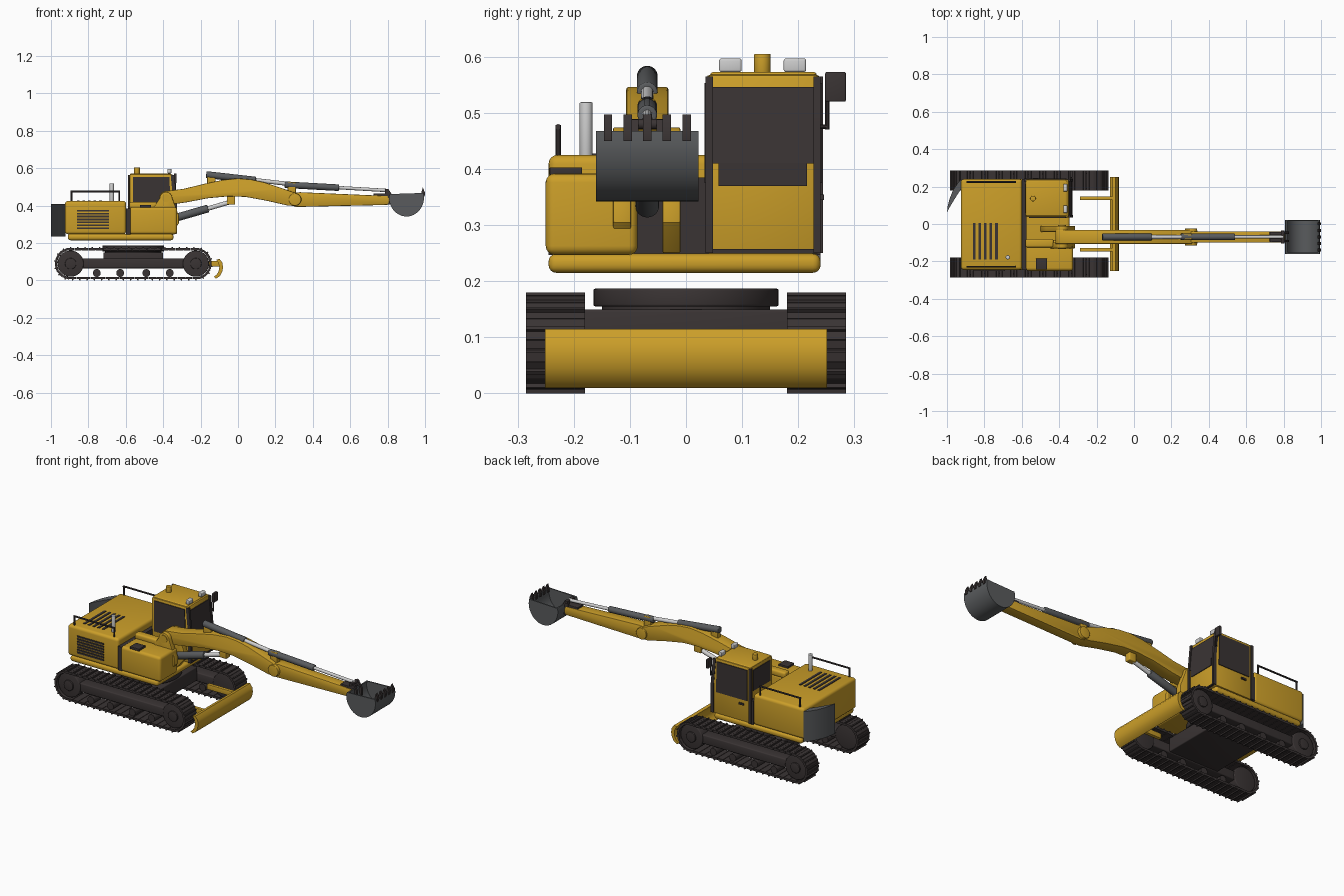
import bpy, bmesh, math
from mathutils import Vector, Matrix


def material(name, rgb):
    m = bpy.data.materials.new(name)
    m.diffuse_color = (*rgb, 1)
    return m


YELLOW = material("yellow paint", (0.60, 0.345, 0.022))
BLACK = material("dark rubber and glass", (0.042, 0.034, 0.034))
GREY = material("bucket grey", (0.10, 0.105, 0.11))
LIGHT = material("light metal", (0.62, 0.62, 0.62))


def finish(name, bm, mat, bevel=0, segs=3):
    bmesh.ops.recalc_face_normals(bm, faces=bm.faces)
    if bevel:
        hard = [e for e in bm.edges if e.calc_face_angle(0) > 0.7]
        bmesh.ops.bevel(bm, geom=hard, offset=bevel, segments=segs, profile=0.5, affect='EDGES')
    for f in bm.faces:
        f.smooth = True
    for e in bm.edges:
        e.smooth = e.calc_face_angle(0) < 0.6
    me = bpy.data.meshes.new(name)
    bm.to_mesh(me)
    bm.free()
    me.materials.append(mat)
    ob = bpy.data.objects.new(name, me)
    bpy.context.collection.objects.link(ob)
    return ob


def prisms(name, profiles, y0, y1, mat, bevel=0, segs=2):
    """Extrude x-z outlines along y."""
    bm = bmesh.new()
    for pts in profiles:
        f = bm.faces.new([bm.verts.new((x, y0, z)) for x, z in pts])
        new = bmesh.ops.extrude_face_region(bm, geom=[f])["geom"]
        bmesh.ops.translate(bm, vec=(0, y1 - y0, 0),
                            verts=[v for v in new if isinstance(v, bmesh.types.BMVert)])
    return finish(name, bm, mat, bevel, segs)


def box(name, x0, x1, y0, y1, z0, z1, mat, bevel=0, segs=3):
    return prisms(name, [[(x0, z0), (x1, z0), (x1, z1), (x0, z1)]], y0, y1, mat, bevel, segs)


def rods(name, pairs, r, mat, n=20, bevel=0):
    """Cylinders between pairs of points, as one object."""
    bm = bmesh.new()
    for a, b in pairs:
        a, b = Vector(a), Vector(b)
        d = b - a
        rot = d.to_track_quat('Z', 'Y').to_matrix().to_4x4()
        bmesh.ops.create_cone(bm, cap_ends=True, segments=n, radius1=r, radius2=r, depth=d.length,
                              matrix=Matrix.Translation((a + b) / 2) @ rot)
    return finish(name, bm, mat, bevel)


def arc(cx, cz, rx, rz, a0, a1, n):
    return [(cx + rx * math.cos(math.radians(a0 + (a1 - a0) * i / n)),
             cz + rz * math.sin(math.radians(a0 + (a1 - a0) * i / n))) for i in range(n + 1)]


# --- tracks: shoes with grousers laid along a stadium path
XA, XB, ZC, R = -0.895, -0.225, 0.09, 0.083
STRAIGHT, BEND = XB - XA, math.pi * R


def track_point(s):
    if s < STRAIGHT:
        return XA + s, ZC + R, 0
    s -= STRAIGHT
    if s < BEND:
        a = s / R
        return XB + R * math.sin(a), ZC + R * math.cos(a), -a
    s -= BEND
    if s < STRAIGHT:
        return XB - s, ZC - R, math.pi
    a = (s - STRAIGHT) / R
    return XA - R * math.sin(a), ZC - R * math.cos(a), math.pi - a


N = 48
SHOE = [(-.018, -.012), (.018, -.012), (.019, 0), (.004, 0), (.003, .007), (-.003, .007), (-.004, 0), (-.019, 0)]
shoes = []
for i in range(N):
    x, z, a = track_point(i * 2 * (STRAIGHT + BEND) / N)
    c, s = math.cos(a), math.sin(a)
    shoes.append([(x + u * c - v * s, z + u * s + v * c) for u, v in SHOE])

for side, sg in (("right", -1), ("left", 1)):
    prisms(side + "_track_shoes", shoes, sg * 0.18, sg * 0.285, BLACK)
    box(side + "_track_frame", -0.86, -0.25, sg * 0.195, sg * 0.265, 0.065, 0.117, BLACK, 0.006)
    rods(side + "_end_wheels", [((x, sg * 0.19, ZC), (x, sg * 0.272, ZC)) for x in (XA, XB)], 0.07, BLACK, 28, 0.005)
    rods(side + "_wheel_hubs", [((x, sg * 0.26, ZC), (x, sg * 0.28, ZC)) for x in (XA, XB)], 0.03, BLACK, 20, 0.003)
    rods(side + "_rollers", [((x, sg * 0.195, 0.04), (x, sg * 0.272, 0.04))
                             for x in (-0.755, -0.63, -0.49, -0.365)], 0.021, BLACK)
    # blade arm
    box(side + "_blade_arm", -0.29, -0.10, sg * 0.138 - 0.01, sg * 0.138 + 0.01, 0.075, 0.105, YELLOW, 0.003)

# --- undercarriage centre and turntable
box("centre_frame", -0.72, -0.40, -0.2, 0.2, 0.07, 0.15, BLACK, 0.005)
rods("slewing_neck", [((-0.56, 0, 0.12), (-0.56, 0, 0.158))], 0.15, BLACK, 40)
rods("slewing_ring", [((-0.56, 0, 0.155), (-0.56, 0, 0.187))], 0.165, BLACK, 48, 0.004)

# --- dozer blade
outer = [(-0.118, 0.01), (-0.098, 0.022), (-0.085, 0.045), (-0.08, 0.07), (-0.084, 0.095), (-0.098, 0.115)]
inner = [(-0.116, 0.112), (-0.104, 0.092), (-0.1, 0.07), (-0.104, 0.048), (-0.114, 0.032), (-0.128, 0.02)]
prisms("dozer_blade", [outer + inner], -0.251, 0.251, YELLOW)

# --- upper body
box("base_deck", -0.91, -0.345, -0.245, 0.24, 0.215, 0.249, YELLOW, 0.014, 4)
box("engine_housing", -0.925, -0.598, -0.245, 0.24, 0.247, 0.425, YELLOW, 0.016, 4)
box("tool_box", -0.58, -0.325, -0.25, -0.086, 0.247, 0.392, YELLOW, 0.016, 4)
box("tool_box_step", -0.525, -0.465, -0.243, -0.185, 0.389, 0.403, BLACK, 0.002)
box("hose_cover", -0.58, -0.43, -0.125, -0.08, 0.385, 0.42, YELLOW, 0.01)
box("centre_bulkhead", -0.6, -0.575, -0.245, 0.24, 0.247, 0.385, BLACK)
bars = [-0.855 + 0.03 * i for i in range(5)]
for i, x in enumerate(bars):
    box("top_louver_%d" % (i + 1), x - 0.007, x + 0.007, -0.19, 0.005, 0.42, 0.428, BLACK)
for i in range(7):
    z = 0.28 + 0.0155 * i
    box("side_louver_%d" % (i + 1), -0.86, -0.69, -0.25, -0.24, z - 0.0045, z + 0.0045, BLACK)
for side, y in (("right", -0.228), ("left", 0.225)):
    rods(side + "_handrail", [((-0.895, y, 0.475), (-0.63, y, 0.475))]
         + [((x, y, 0.415), (x, y, 0.478)) for x in (-0.89, -0.635)], 0.005, BLACK, 10)
rods("exhaust_pipe", [((-0.675, -0.178, 0.42), (-0.675, -0.178, 0.519))], 0.0115, LIGHT, 20, 0.002)

# --- curved rear door standing open
prisms_top = [(-0.922, 0.24), (-0.945, 0.215), (-0.968, 0.18), (-0.986, 0.135), (-0.996, 0.095), (-1.0, 0.06),
              (-0.985, 0.09), (-0.955, 0.14), (-0.922, 0.19)]
bm = bmesh.new()
f = bm.faces.new([bm.verts.new((x, y, 0.235)) for x, y in prisms_top])
g = bmesh.ops.extrude_face_region(bm, geom=[f])["geom"]
bmesh.ops.translate(bm, vec=(0, 0, 0.175), verts=[v for v in g if isinstance(v, bmesh.types.BMVert)])
finish("rear_counterweight_panel", bm, GREY)

# --- cab
prisms("cab_body", [[(-0.58, .249), (-0.335, .249), (-0.335, .41), (-0.35, .568), (-0.58, .568)]],
       0.037, 0.238, YELLOW, 0.006)
box("cab_roof", -0.577, -0.36, 0.043, 0.233, 0.56, 0.573, YELLOW, 0.006)
side_glass = [(-0.562, 0.375), (-0.362, 0.375), (-0.366, 0.553), (-0.562, 0.553)]
prisms("right_cab_window", [side_glass], 0.033, 0.039, BLACK)
prisms("left_cab_window", [side_glass], 0.236, 0.242, BLACK)
box("rear_cab_window", -0.584, -0.578, 0.06, 0.215, 0.43, 0.55, BLACK)
post = [(-0.345, .25), (-0.326, .25), (-0.326, .41), (-0.34, .565), (-0.36, .565), (-0.345, .41)]
for side, y in (("right", 0.035), ("left", 0.227)):
    prisms(side + "_front_post", [post], y, y + 0.013, BLACK)
box("left_rear_post", -0.588, -0.572, 0.228, 0.244, 0.25, 0.565, BLACK)
box("left_door_handle", -0.54, -0.51, 0.238, 0.246, 0.345, 0.355, BLACK)
prisms("windshield", [[(-0.34, .41), (-0.331, .41), (-0.344, .546), (-0.355, .546)]], 0.047, 0.228, BLACK)
box("lower_windshield", -0.34, -0.331, 0.058, 0.216, 0.37, 0.411, BLACK)
box("cab_sill", -0.345, -0.329, 0.047, 0.228, 0.249, 0.257, BLACK)
rods("mirror_arm", [((-0.34, 0.236, 0.475), (-0.335, 0.252, 0.475)),
                    ((-0.335, 0.252, 0.47), (-0.335, 0.252, 0.54))], 0.004, BLACK, 10)
box("mirror", -0.342, -0.328, 0.248, 0.285, 0.52, 0.573, BLACK, 0.003)
for i, y in enumerate((0.079, 0.194)):
    box("work_light_%d" % (i + 1), -0.378, -0.356, y - 0.02, y + 0.02, 0.573, 0.597, LIGHT, 0.004)
rods("beacon", [((-0.54, 0.136, 0.57), (-0.54, 0.136, 0.605))], 0.015, YELLOW, 20, 0.002)

# --- boom, its mounts and cylinder
YC = -0.069
for side, y in (("right", -0.114), ("left", -0.026)):
    prisms(side + "_boom_mount", [[(-0.5, 0.25), (-0.36, 0.25), (-0.316, 0.305), (-0.316, 0.345)]
                                  + arc(-0.385, 0.44, 0.034, 0.034, 0, 180, 8) + [(-0.47, 0.36)]],
           y - 0.016, y + 0.016, YELLOW, 0.003)
boom = arc(-0.383, 0.441, 0.038, 0.038, 110, 270, 8) + [
    (-0.28, 0.417), (-0.16, 0.44), (-0.05, 0.45), (0.04, 0.447), (0.15, 0.427), (0.27, 0.4)] + \
    arc(0.305, 0.433, 0.034, 0.034, -90, 70, 8) + [
    (0.23, 0.495), (0.14, 0.525), (0.07, 0.54), (0, 0.546), (-0.08, 0.538), (-0.18, 0.517), (-0.29, 0.49)]
prisms("boom", [boom], YC - 0.0375, YC + 0.0375, YELLOW, 0.004)
rods("boom_foot_pin", [((-0.385, -0.134, 0.44), (-0.385, -0.006, 0.44))], 0.022, YELLOW, 24)
rods("elbow_pin", [((0.305, YC - 0.046, 0.433), (0.305, YC + 0.046, 0.433))], 0.033, YELLOW, 28, 0.003)
rods("boom_cylinder", [((-0.34, YC, 0.333), (-0.16, YC, 0.385))], 0.021, GREY, 24, 0.003)
rods("boom_cylinder_rod", [((-0.17, YC, 0.382), (-0.04, YC, 0.42))], 0.012, LIGHT)
box("boom_cylinder_lug", -0.06, -0.015, YC - 0.018, YC + 0.018, 0.405, 0.46, YELLOW, 0.004)

# --- stick and its cylinders
stick = [(0.26, 0.44), (0.275, 0.405), (0.31, 0.393), (0.8, 0.404), (0.815, 0.43), (0.8, 0.452), (0.33, 0.472), (0.29, 0.468)]
prisms("stick", [stick], YC - 0.03, YC + 0.03, YELLOW, 0.004)
rods("stick_cylinder", [((-0.17, YC, 0.566), (0.095, YC, 0.536))], 0.0185, GREY, 24, 0.004)
rods("stick_cylinder_rod", [((0.09, YC, 0.537), (0.29, YC, 0.514))], 0.011, LIGHT)
rods("bucket_cylinder", [((0.25, YC, 0.512), (0.54, YC, 0.496))], 0.0175, GREY, 24, 0.004)
rods("bucket_cylinder_rod", [((0.53, YC, 0.497), (0.80, YC, 0.481))], 0.009, LIGHT)
box("stick_cylinder_lug", 0.265, 0.31, YC - 0.014, YC + 0.014, 0.455, 0.525, YELLOW, 0.004)
box("boom_top_lug", -0.165, -0.12, YC - 0.014, YC + 0.014, 0.51, 0.565, YELLOW, 0.004)
box("linkage_block", 0.725, 0.805, YC - 0.027, YC + 0.027, 0.449, 0.465, BLACK, 0.003)
for side, y in (("right", YC - 0.022), ("left", YC + 0.022)):
    prisms(side + "_bucket_link", [[(0.785, 0.488), (0.785, 0.455), (0.8, 0.405), (0.83, 0.405), (0.83, 0.45), (0.805, 0.488)]],
           y - 0.006, y + 0.006, BLACK)
rods("linkage_pin", [((0.795, YC - 0.034, 0.48), (0.795, YC + 0.034, 0.48))], 0.009, BLACK, 16)

# --- bucket: curved shell, side plates and teeth
Y0, Y1 = YC - 0.091, YC + 0.091
out = [(0.812, 0.462)] + arc(0.901, 0.446, 0.094, 0.104, 180, 360, 24) + [(0.992, 0.468)]
inn = [(0.984, 0.468)] + arc(0.901, 0.446, 0.086, 0.096, 360, 180, 24) + [(0.82, 0.462)]
prisms("bucket_shell", [out + inn], Y0, Y1, GREY)
prisms("right_bucket_side", [out], Y0, Y0 + 0.007, GREY)
prisms("left_bucket_side", [out], Y1 - 0.007, Y1, GREY)
for i in range(5):
    y = YC + (i - 2) * 0.035
    prisms("bucket_tooth_%d" % (i + 1), [[(0.98, 0.45), (0.998, 0.45), (1.0, 0.47), (0.988, 0.497), (0.98, 0.47)]],
           y - 0.0075, y + 0.0075, BLACK)
